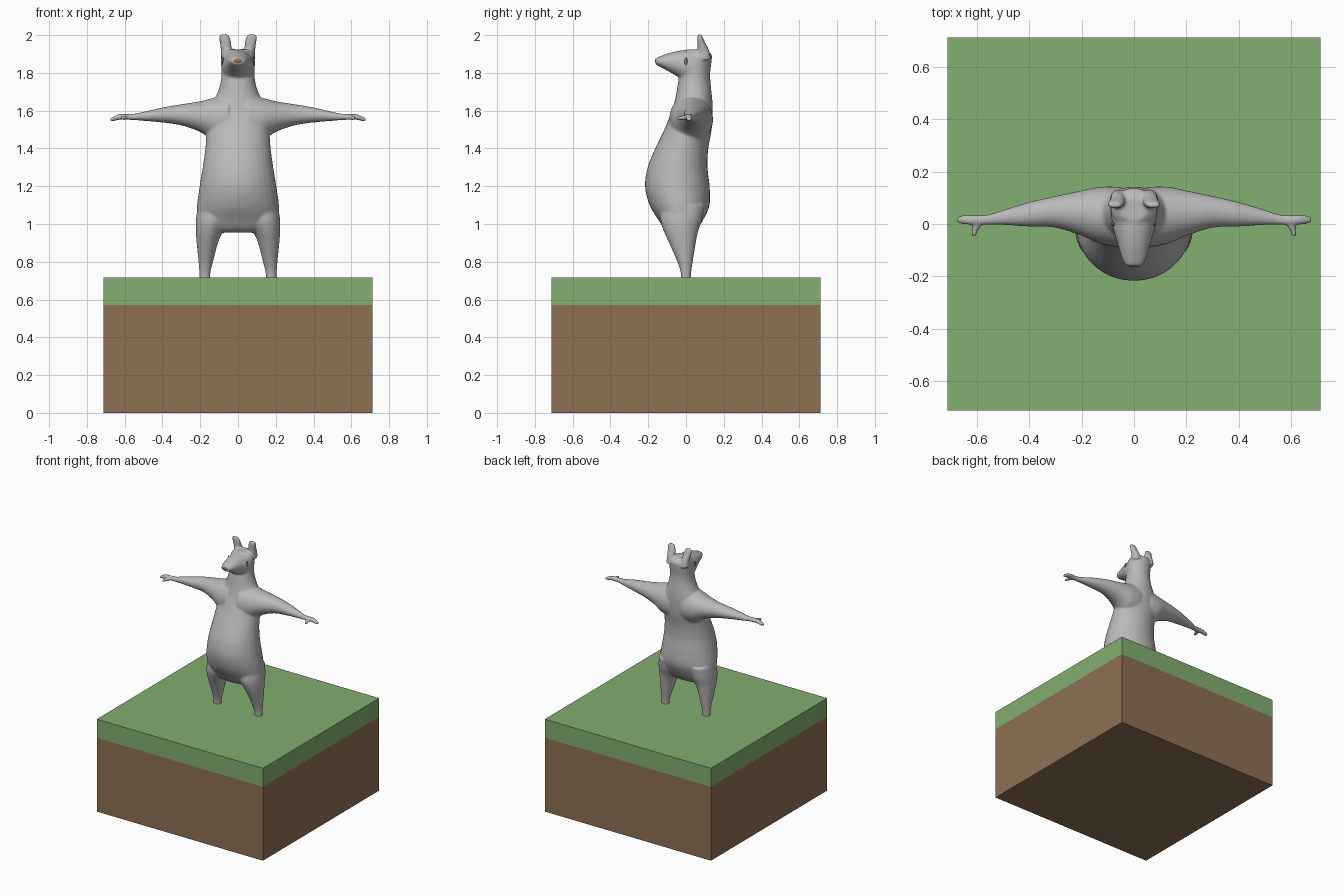
import bpy, bmesh, math

def material(name, rgb):
    m = bpy.data.materials.new(name)
    m.diffuse_color = (*rgb, 1)
    return m

GREY = material("grey fur", (0.49, 0.49, 0.49))
GRASS = material("grass green", (0.225, 0.425, 0.165))
SOIL = material("soil brown", (0.27, 0.16, 0.088))
NOSE = material("nose brown", (0.36, 0.16, 0.06))

def finish(bm, name, mat):
    bmesh.ops.recalc_face_normals(bm, faces=bm.faces)
    me = bpy.data.meshes.new(name)
    bm.to_mesh(me)
    bm.free()
    ob = bpy.data.objects.new(name, me)
    bpy.context.collection.objects.link(ob)
    me.materials.append(mat)
    return ob

def slab(name, half, z0, z1, mat):
    bm = bmesh.new()
    bmesh.ops.create_cube(bm, size=1)
    for v in bm.verts:
        v.co = (v.co.x * 2 * half, v.co.y * 2 * half, z0 + (v.co.z + 0.5) * (z1 - z0))
    return finish(bm, name, mat)

def smooth_rows(rows, steps=4):
    """Catmull-Rom curve through the section rows."""
    out = []
    for i in range(len(rows) - 1):
        p0, p1, p2, p3 = rows[max(i - 1, 0)], rows[i], rows[i + 1], rows[min(i + 2, len(rows) - 1)]
        for k in range(steps):
            t = k / steps
            out.append([0.5 * (2 * b + (c - a) * t + (2 * a - 5 * b + 4 * c - d) * t * t
                               + (3 * b - a - 3 * c + d) * t ** 3)
                        for a, b, c, d in zip(p0, p1, p2, p3)])
    return out + [list(rows[-1])]

def loft(bm, axis, rows, mirror=1, n=32):
    """Oval sections along an axis; row = position, min/max of the other two axes."""
    rings = []
    for t, a0, a1, b0, b1 in smooth_rows(rows):
        ring = []
        for k in range(n):
            ang = 2 * math.pi * k / n
            co = [(a0 + a1) / 2 + (a1 - a0) / 2 * math.cos(ang),
                  (b0 + b1) / 2 + (b1 - b0) / 2 * math.sin(ang)]
            co.insert(axis, t)
            ring.append(bm.verts.new((co[0] * mirror, co[1], co[2])))
        rings.append(ring)
    faces = [bm.faces.new(rings[0]), bm.faces.new(rings[-1][::-1])]
    for r, s in zip(rings, rings[1:]):
        for k in range(n):
            faces.append(bm.faces.new((r[k], s[k], s[(k + 1) % n], r[(k + 1) % n])))
    bmesh.ops.recalc_face_normals(bm, faces=faces)

def ellipsoid(name, centre, radii, mat):
    bm = bmesh.new()
    bmesh.ops.create_uvsphere(bm, u_segments=20, v_segments=12, radius=1)
    for v in bm.verts:
        v.co = [c + r * p for c, r, p in zip(centre, radii, v.co)]
    for f in bm.faces:
        f.smooth = True
    return finish(bm, name, mat)

# Block of ground
slab("soil_block", 0.712, 0, 0.572, SOIL)
slab("grass_block", 0.712, 0.572, 0.716, GRASS)

# Bear: overlapping lofts fused into one smooth skin
bm = bmesh.new()
# Torso, neck and skull
torso = [(0.955, 0.16, -0.085, 0.045), (0.975, 0.19, -0.115, 0.06), (1.02, 0.215, -0.145, 0.09),
         (1.1, 0.217, -0.193, 0.125), (1.2, 0.203, -0.217, 0.125), (1.3, 0.187, -0.203, 0.114),
         (1.4, 0.173, -0.163, 0.118), (1.5, 0.165, -0.115, 0.136), (1.6, 0.15, -0.075, 0.142),
         (1.65, 0.13, -0.06, 0.14), (1.7, 0.107, -0.05, 0.135), (1.75, 0.092, -0.042, 0.13),
         (1.8, 0.088, -0.03, 0.128), (1.86, 0.09, -0.025, 0.135), (1.9, 0.082, -0.015, 0.135),
         (1.925, 0.05, 0.01, 0.1)]
loft(bm, 2, [(z, -w, w, y0, y1) for z, w, y0, y1 in torso])
# Muzzle
muzzle = [(0.07, 0.087, 1.75, 1.926), (0.0, 0.084, 1.752, 1.922), (-0.05, 0.07, 1.783, 1.915),
          (-0.1, 0.056, 1.812, 1.902), (-0.14, 0.044, 1.833, 1.887), (-0.162, 0.03, 1.845, 1.878)]
loft(bm, 1, [(y, -w, w, z0, z1) for y, w, z0, z1 in muzzle])
for s in (1, -1):
    # Leg
    loft(bm, 2, [(0.69, 0.148, 0.203, -0.026, 0.026), (0.74, 0.146, 0.205, -0.028, 0.027),
                 (0.8, 0.132, 0.209, -0.046, 0.036), (0.9, 0.106, 0.219, -0.09, 0.052),
                 (0.96, 0.08, 0.223, -0.117, 0.064), (1.02, 0.05, 0.223, -0.135, 0.085),
                 (1.1, 0.03, 0.212, -0.13, 0.1)], s)
    # Arm and hand
    loft(bm, 0, [(0.05, -0.09, 0.142, 1.42, 1.69), (0.13, -0.075, 0.142, 1.44, 1.668),
                 (0.2, -0.045, 0.128, 1.487, 1.65), (0.3, -0.014, 0.107, 1.522, 1.634),
                 (0.4, -0.01, 0.084, 1.537, 1.617), (0.5, -0.004, 0.054, 1.546, 1.594),
                 (0.56, -0.004, 0.036, 1.55, 1.583), (0.62, -0.003, 0.034, 1.552, 1.584),
                 (0.65, -0.002, 0.034, 1.546, 1.574), (0.676, 0.003, 0.028, 1.543, 1.561)], s)
    # Thumb
    loft(bm, 1, [(0.018, 0.565, 0.608, 1.553, 1.578), (-0.01, 0.585, 0.616, 1.55, 1.576),
                 (-0.03, 0.597, 0.62, 1.549, 1.572), (-0.05, 0.603, 0.62, 1.549, 1.566)], s)
    # Ear
    loft(bm, 2, [(1.87, 0.03, 0.092, 0.06, 0.134), (1.92, 0.034, 0.091, 0.06, 0.122),
                 (1.96, 0.035, 0.097, 0.06, 0.102), (1.99, 0.043, 0.102, 0.06, 0.089),
                 (2.004, 0.05, 0.095, 0.062, 0.08)], s)
bear = finish(bm, "bear_body", GREY)
fuse = bear.modifiers.new("fuse", "REMESH")
fuse.mode = "VOXEL"
fuse.voxel_size = 0.0065
fuse.use_smooth_shade = True
soften = bear.modifiers.new("soften", "SMOOTH")
soften.factor = 0.5
soften.iterations = 10

# Face details
ellipsoid("nose", (0, -0.155, 1.863), (0.027, 0.01, 0.014), NOSE)
for s, side in ((1, "left"), (-1, "right")):
    ellipsoid("eye_" + side, (s * 0.079, 0, 1.858), (0.007, 0.008, 0.023), NOSE)
